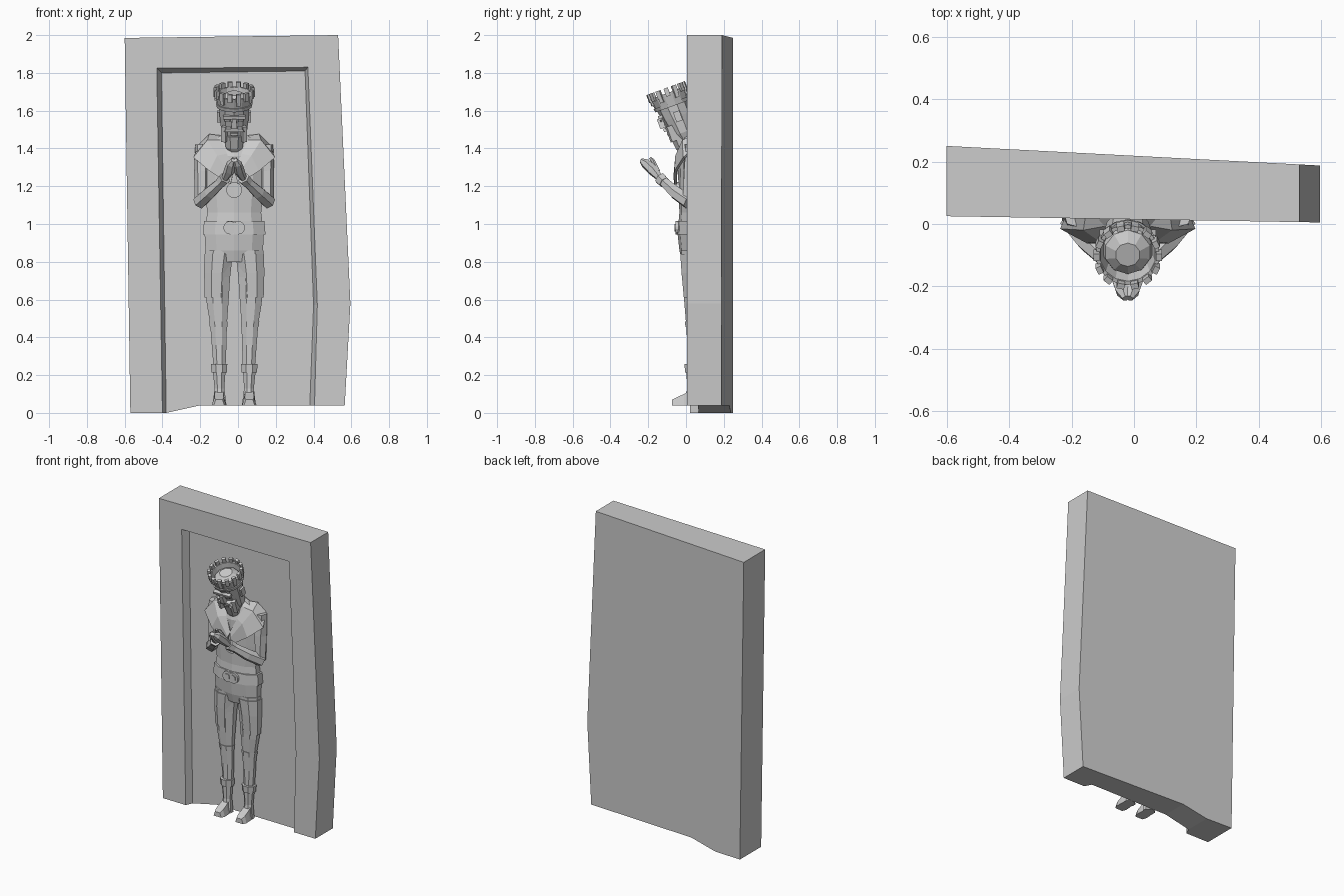
import bpy, bmesh, math
from mathutils import Vector, Matrix

cube = bpy.data.objects.get("Cube")
if cube:
    bpy.data.objects.remove(cube, do_unlink=True)

stone = bpy.data.materials.new("grey_stone")
stone.use_nodes = True
GREY = (0.6, 0.6, 0.6, 1)
stone.diffuse_color = GREY
stone.node_tree.nodes["Principled BSDF"].inputs["Base Color"].default_value = GREY

MID = Matrix.Translation((-0.02, 0, 0))                 # figure centre line
HEAD = Matrix.Translation((-0.02, -0.09, 1.67)) @ Matrix.Rotation(math.radians(20), 4, 'X')


def finish(name, bm, matrix=MID):
    bmesh.ops.recalc_face_normals(bm, faces=bm.faces)
    mesh = bpy.data.meshes.new(name)
    bm.to_mesh(mesh)
    bm.free()
    mesh.transform(matrix)
    mesh.materials.append(stone)
    ob = bpy.data.objects.new(name, mesh)
    bpy.context.collection.objects.link(ob)
    return ob


def skin(name, rings, matrix=MID, caps=True):
    """Join rings of points with quads."""
    bm = bmesh.new()
    rows = [[bm.verts.new(p) for p in ring] for ring in rings]
    n = len(rows[0])
    for a, b in zip(rows, rows[1:]):
        for i in range(n):
            j = (i + 1) % n
            bm.faces.new((a[i], a[j], b[j], b[i]))
    if caps:
        bm.faces.new(rows[0])
        bm.faces.new(rows[-1])
    return finish(name, bm, matrix)


def oval(x, y, z, rx, ry, n=10):
    steps = [2 * math.pi * (i + 0.5) / n for i in range(n)]
    return [(x + rx * math.cos(a), y + ry * math.sin(a), z) for a in steps]


def loft(name, rows, n=10, matrix=MID, caps=True):
    return skin(name, [oval(*r, n=n) for r in rows], matrix, caps)


def tube(name, stops, n=6):
    """Limb through (point, radius) stops."""
    pts = [Vector(p) for p, r in stops]
    rings = []
    for i, (p, r) in enumerate(stops):
        d = pts[min(i + 1, len(pts) - 1)] - pts[max(i - 1, 0)]
        q = d.to_track_quat('Z', 'Y')
        rings.append([pts[i] + q @ Vector(c) for c in oval(0, 0, 0, r, r, n)])
    return skin(name, rings)


def box(name, centre, size, matrix=MID, turn=0, taper=1):
    bm = bmesh.new()
    bmesh.ops.create_cube(bm, size=1)
    for v in bm.verts:
        k = taper if v.co.z < 0 else 1
        v.co = Vector((v.co.x * size[0] * k, v.co.y * size[1], v.co.z * size[2]))
    return finish(name, bm, matrix @ Matrix.Translation(centre) @ Matrix.Rotation(turn, 4, 'Z'))


def disc(name, x, y, z, r, depth, n=14):
    ring = oval(0, 0, 0, r, r, n)
    return skin(name, [[(x + a, yy, z + b) for a, b, _ in ring] for yy in (y, y - depth)])


# Slab with a recessed niche open at the foot
def front(x): return 0.015 - 0.0167 * x
def floor(x): return front(x) + 0.045
def back(x): return 0.2185 - 0.0525 * x


outer = [(-.57, 0), (-.6, 1.985), (.53, 2), (.595, .58), (.565, .04)]
lip = [(.405, .04), (.42, .57), (.37, 1.83), (-.43, 1.825), (-.4, 0)]
inner = [(.38, .04), (.4, .57), (.355, 1.81), (-.405, 1.8), (-.38, 0), (-.2, .04)]
bm = bmesh.new()
def put(pts, depth): return [bm.verts.new((x, depth(x), z)) for x, z in pts]


O, L, I = put(outer, front), put(lip, front), put(inner, floor)
B = put(outer + [inner[5], inner[4]], back)
bm.faces.new(O + L)
bm.faces.new(I)
bm.faces.new(B)
for i in range(4):
    bm.faces.new((O[i], O[i + 1], B[i + 1], B[i]))
    bm.faces.new((L[i], L[i + 1], I[i + 1], I[i]))
bm.faces.new((O[4], L[0], I[0], I[5], B[5], B[4]))
bm.faces.new((L[4], O[0], B[0], B[6], I[4]))
bm.faces.new((I[4], I[5], B[5], B[6]))
finish("slab", bm, Matrix.Identity(4))

# Torso, belt and ornaments
loft("torso", [(0, .03, .8, .1, .05), (0, .03, .86, .16, .065), (0, .03, .95, .165, .075),
               (0, .03, 1.06, .15, .065), (0, .03, 1.2, .165, .07), (0, .03, 1.36, .175, .075),
               (0, .035, 1.44, .13, .055), (0, .03, 1.48, .05, .04)])
loft("belt", [(0, .03, .945, .174, .08), (0, .03, 1.015, .168, .077)])
loft("neck", [(0, .03, 1.42, .055, .045), (0, .0, 1.52, .055, .045)], 8)
for s in (-1, 1):
    disc("buckle_disc", s * .022, -.04, .98, .035, .015)
    disc("buckle_boss", s * .022, -.055, .98, .02, .006)
disc("pendant", 0, -.03, 1.18, .042, .02)

# Limbs, cape halves and boots
for s in (-1, 1):
    side = "left" if s > 0 else "right"
    loft(side + "_leg", [(s * .08, .03, .86, .08, .06), (s * .088, .03, .72, .072, .052),
                         (s * .088, .03, .58, .062, .042), (s * .083, .03, .47, .048, .032),
                         (s * .08, .035, .36, .042, .03), (s * .077, .035, .2, .032, .028)], 8)
    loft(side + "_breeches", [(s * .083, .03, .84, .081, .065), (s * .092, .03, .74, .073, .058),
                              (s * .095, .03, .61, .066, .045)], 8)
    loft(side + "_knee_band", [(s * .083, .03, .455, .05, .036), (s * .084, .03, .485, .053, .038)], 8)
    loft(side + "_boot_cuff", [(s * .08, .03, .215, .044, .038), (s * .08, .03, .258, .047, .041)], 8)
    loft(side + "_boot", [(s * .08, .03, .22, .036, .03), (s * .078, .03, .13, .028, .026),
                          (s * .078, .025, .04, .04, .035)], 8)
    foot = [(.055, .035, .13), (.04, -.01, .1), (.032, -.07, .075)]
    skin(side + "_foot", [[(s * .08 - w, y, .04), (s * .08 + w, y, .04),
                           (s * .08 + w * .65, y, z), (s * .08 - w * .65, y, z)]
                          for w, y, z in [(.03, .04, .13), (.036, -.01, .1), (.038, -.05, .082),
                                          (.028, -.074, .07)]])
    tube(side + "_upper_arm", [((s * .165, .03, 1.42), .042), ((s * .17, .025, 1.28), .042),
                               ((s * .175, .015, 1.12), .036)])
    tube(side + "_forearm", [((s * .185, .015, 1.115), .038), ((s * .13, -.055, 1.165), .036),
                             ((s * .05, -.135, 1.24), .025)])
    tube(side + "_sleeve_cuff", [((s * .07, -.115, 1.22), .032), ((s * .05, -.137, 1.242), .034)])
    tube(side + "_hand", [((s * .05, -.135, 1.24), .018), ((s * .024, -.175, 1.285), .03),
                          ((s * .014, -.215, 1.32), .026), ((s * .006, -.238, 1.338), .012)])
    tube(side + "_thumb", [((s * .03, -.15, 1.28), .013), ((s * .012, -.175, 1.335), .011),
                           ((s * .006, -.19, 1.35), .007)], 5)
    # Cape half: neck edge, fold and outer edge
    rows = [[(.05, .05, 1.46), (.06, 0, 1.44), (.04, -.03, 1.37), (0, -.05, 1.28)],
            [(.13, .05, 1.47), (.14, -.015, 1.44), (.09, -.05, 1.36), (.01, -.06, 1.25)],
            [(.18, .06, 1.42), (.213, -.01, 1.35), (.13, -.055, 1.28), (.02, -.055, 1.21)]]
    bm = bmesh.new()
    grid = [[bm.verts.new((s * x, y, z)) for x, y, z in row] for row in rows]
    for a, b in zip(grid, grid[1:]):
        for i in range(3):
            bm.faces.new((a[i], a[i + 1], b[i + 1], b[i]))
    cape = finish(side + "_cape", bm)
    cape.modifiers.new("thickness", 'SOLIDIFY').thickness = 0.014
    cape.modifiers["thickness"].offset = 0

# Bowed head: skull, face and beard in tilted head space
loft("head", [(0, .01, -.26, .045, .04), (0, .01, -.2, .07, .065), (0, .005, -.11, .08, .08),
              (0, 0, -.04, .085, .085), (0, 0, .0, .075, .075), (0, 0, .025, .04, .04)], 10, HEAD)
box("brow", (0, -.078, -.082), (.12, .025, .016), HEAD)
box("nose", (0, -.085, -.115), (.022, .03, .055), HEAD, taper=1.5)
box("moustache", (0, -.072, -.155), (.085, .03, .018), HEAD, taper=1.25)
box("lower_lip", (0, -.066, -.182), (.04, .02, .012), HEAD)
loft("beard", [(0, -.025, -.3, .025, .022), (0, -.025, -.27, .048, .036),
               (0, -.025, -.2, .058, .045)], 8, HEAD)
for s in (-1, 1):
    box("beard_side", (s * .05, -.05, -.185), (.024, .04, .085), HEAD, turn=s * .4)
    box("eye", (s * .035, -.076, -.102), (.028, .012, .01), HEAD, turn=s * .3)
    box("ear", (s * .08, .01, -.11), (.02, .035, .055), HEAD)

# Crown: rim, wall and battlements
loft("crown_wall", [(0, 0, -.045, .088, .088), (0, 0, .025, .103, .103), (0, 0, .025, .09, .09),
                    (0, 0, -.045, .076, .076), (0, 0, -.045, .088, .088)], 14, HEAD, caps=False)
loft("crown_rim", [(0, 0, -.05, .094, .094), (0, 0, -.03, .098, .098)], 14, HEAD)
for i in range(14):
    a = 2 * math.pi * i / 14
    ca, sa = math.cos(a), math.sin(a)
    box("battlement", (ca * .1, sa * .1, .03), (.018, .024, .045), HEAD, turn=a)
    if i % 2:
        box("crown_stud", (ca * .097, sa * .097, -.003), (.014, .02, .022), HEAD, turn=a)
